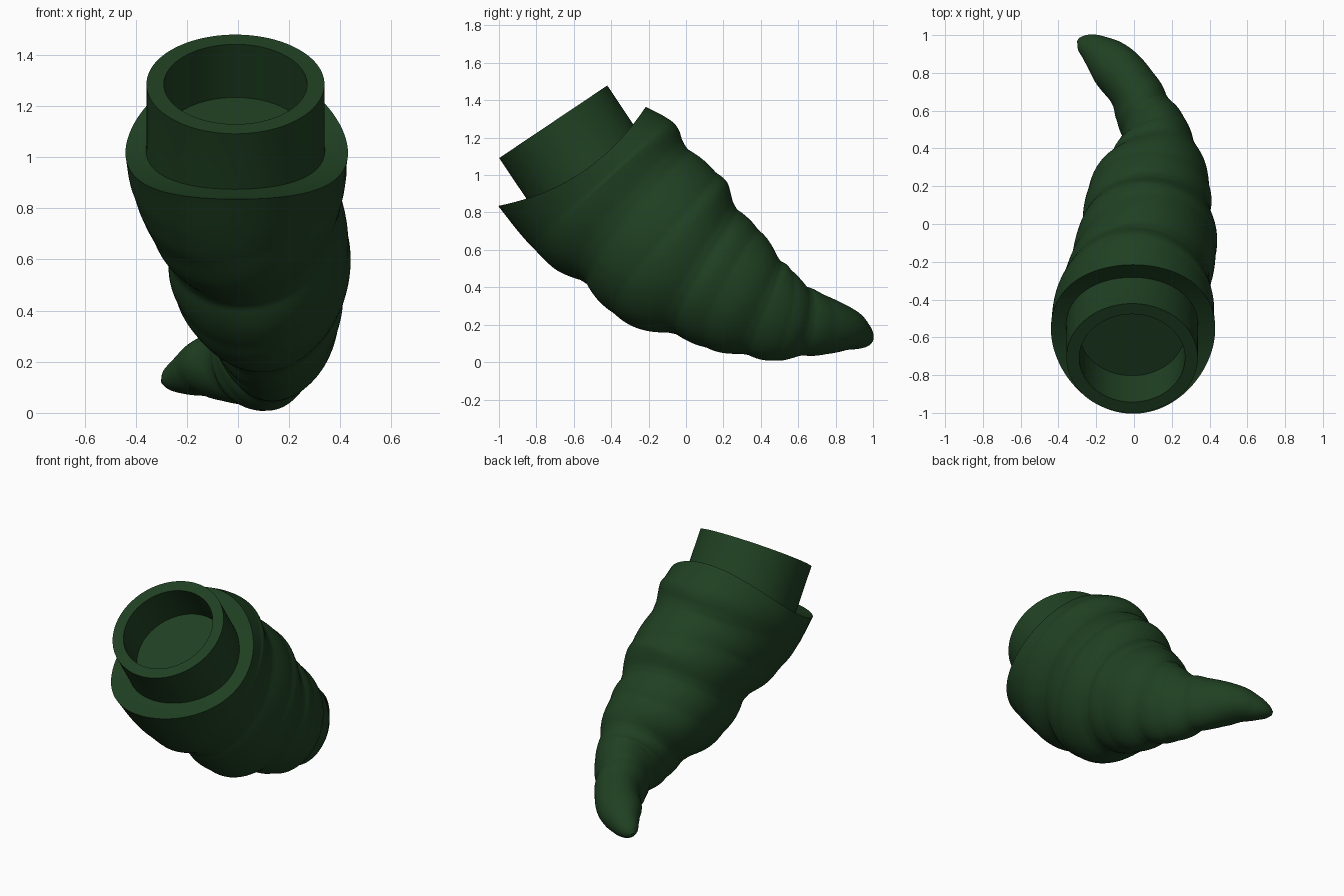
import bpy, bmesh, math
from mathutils import Vector

if "Cube" in bpy.data.objects:
    bpy.data.objects.remove(bpy.data.objects["Cube"])

mat = bpy.data.materials.new("dark_green")
mat.diffuse_color = (0.014, 0.052, 0.016, 1)
mat.use_nodes = True
mat.node_tree.nodes["Principled BSDF"].inputs["Base Color"].default_value = mat.diffuse_color

# spine stations: x, y, z, half-width, half-height
STATIONS = [
    (-.005, -.61, 1.10, .435, .475), (.0, -.45, .95, .42, .50),
    (.045, -.255, .76, .38, .475), (.06, -.065, .58, .37, .455),
    (.085, .14, .435, .335, .38), (.115, .315, .33, .26, .315),
    (.11, .45, .26, .195, .265), (.065, .57, .225, .16, .215),
    (.01, .69, .20, .14, .17), (-.11, .84, .18, .13, .122),
    (-.20, .918, .15, .09, .082), (-.265, .958, .13, .053, .045),
    (-.295, .975, .122, .012, .012)]
STEPS, SEG = 16, 96


def spline(s):
    """Catmull-Rom value of all station numbers at s."""
    n = len(STATIONS) - 1
    i = min(int(s), n - 1)
    t = s - i
    b, c = STATIONS[i], STATIONS[i + 1]
    a = STATIONS[i - 1] if i > 0 else [2 * p - q for p, q in zip(b, c)]
    d = STATIONS[i + 2] if i + 2 <= n else [2 * q - p for p, q in zip(b, c)]
    return [0.5 * (2 * q + (r - p) * t + (2 * p - 5 * q + 4 * r - w) * t * t
                   + (3 * q - p - 3 * r + w) * t ** 3)
            for p, q, r, w in zip(a, b, c, d)]


def frame(s):
    """Centre, tangent and the two radii at s."""
    n = len(STATIONS) - 1
    v = spline(s)
    lo, hi = spline(max(s - .15, 0)), spline(min(s + .15, n))
    t = (Vector(hi[:3]) - Vector(lo[:3])).normalized()
    return Vector(v[:3]), t, v[3], v[4]


AXIS = Vector((0, .557, -.83)).normalized()   # collar axis, pointing into the horn


def section(bm, s, f=1.0):
    """One ring of the horn, with spiral grooves and the saddle-shaped rim."""
    c, t, rx, ry = frame(s)
    t = AXIS.lerp(t, min(s / 1.5, 1)).normalized()
    x = Vector((1, 0, 0))
    x = (x - t * x.dot(t)).normalized()
    u = x.cross(t)
    fade = max(0, min((s - .8) / .8, 1)) * max(0, min((9.6 - s) / 2, 1))
    flat = max(0, 1 - abs(s - 4.3) / 3.2)      # flattened lower left flank
    ring = []
    for k in range(SEG):
        a = math.tau * k / SEG
        phase = (s - 1.5) / 1.85 - a / math.tau - .12 * math.cos(a)
        groove = .085 * (abs(math.sin(math.pi * phase)) - .7)
        groove += .025 * (abs(math.sin(math.tau * phase + .7)) - .6)
        cut = .24 * flat * max(0, math.cos(a - math.radians(232))) ** 3
        r = f * (1 + fade * groove - cut)
        dip = .1 * max(0, 1 - s / 1.3) * (1 - (f * math.cos(a)) ** 2)
        p = c + x * (rx * r * math.sin(a)) + u * (ry * r * math.cos(a)) + t * dip
        p.z = max(p.z, 0)
        ring.append(bm.verts.new(p))
    return ring


def bridge(bm, rings):
    for a, b in zip(rings, rings[1:]):
        for k in range(SEG):
            j = (k + 1) % SEG
            bm.faces.new((a[k], a[j], b[j], b[k]))
    bm.faces.new(rings[0])
    bm.faces.new(rings[-1])


def finish(bm, name):
    bmesh.ops.recalc_face_normals(bm, faces=bm.faces)
    me = bpy.data.meshes.new(name)
    bm.to_mesh(me)
    bm.free()
    ob = bpy.data.objects.new(name, me)
    bpy.context.collection.objects.link(ob)
    me.materials.append(mat)
    bpy.ops.object.select_all(action='DESELECT')
    bpy.context.view_layer.objects.active = ob
    ob.select_set(True)
    bpy.ops.object.shade_smooth_by_angle(angle=math.radians(40))
    return ob


# twisted horn body: shelf under the collar, then the swept grooved skin
bm = bmesh.new()
rings = [section(bm, 0, f) for f in (.3, .6, .75, .87, .95)]
count = (len(STATIONS) - 1) * STEPS
rings += [section(bm, i / STEPS) for i in range(count + 1)]
bridge(bm, rings)
finish(bm, "twisted_horn")

# hollow round collar: radius and depth below its top edge
bm = bmesh.new()
side = Vector((1, 0, 0))
up = side.cross(AXIS)
top = Vector((-.01, -.71, 1.285))
profile = [(.36, .42), (.348, .29), (.348, 0), (.28, 0), (.28, .25)]
rings = [[bm.verts.new(top + AXIS * d + side * (r * math.sin(math.tau * k / SEG))
                       + up * (r * math.cos(math.tau * k / SEG)))
          for k in range(SEG)] for r, d in profile]
bridge(bm, rings)
finish(bm, "collar")
